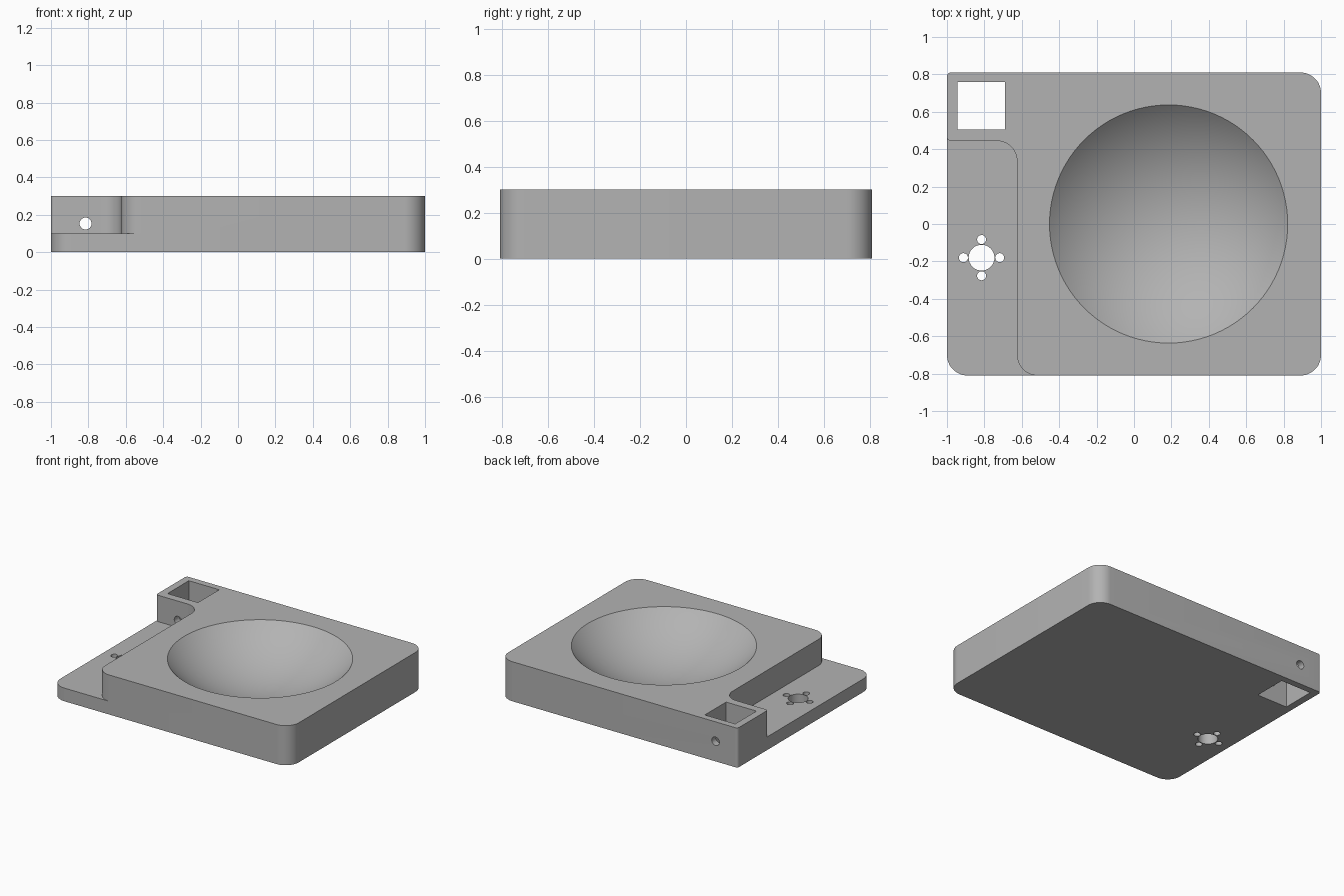
import bpy, bmesh, math
from mathutils import Vector

if "Cube" in bpy.data.objects:
    bpy.data.objects.remove(bpy.data.objects["Cube"], do_unlink=True)

grey = bpy.data.materials.new("matte grey")
grey.use_nodes = True
grey.diffuse_color = (0.45, 0.45, 0.45, 1)
grey.node_tree.nodes["Principled BSDF"].inputs["Base Color"].default_value = grey.diffuse_color


def rounded(corners, steps=12):
    """Outline from (x, y, radius) corners, each replaced by a tangent arc."""
    pts = []
    for i, (x, y, r) in enumerate(corners):
        p = Vector((x, y))
        if r == 0:
            pts.append(p)
            continue
        a = (Vector(corners[i - 1][:2]) - p).normalized()
        b = (Vector(corners[(i + 1) % len(corners)][:2]) - p).normalized()
        centre = p + (a + b) * r          # all rounded corners are square
        for k in range(steps + 1):
            t = k / steps * math.pi / 2
            pts.append(centre - b * r * math.cos(t) - a * r * math.sin(t))
    return pts


def prism(name, outline, z0, z1):
    bm = bmesh.new()
    face = bm.faces.new([bm.verts.new((p.x, p.y, z0)) for p in outline])
    top = bmesh.ops.extrude_face_region(bm, geom=[face])["geom"]
    verts = [v for v in top if isinstance(v, bmesh.types.BMVert)]
    bmesh.ops.translate(bm, verts=verts, vec=(0, 0, z1 - z0))
    bmesh.ops.recalc_face_normals(bm, faces=bm.faces)
    mesh = bpy.data.meshes.new(name)
    bm.to_mesh(mesh)
    bm.free()
    obj = bpy.data.objects.new(name, mesh)
    bpy.context.collection.objects.link(obj)
    return obj


def drill(x, y, z, r, depth, rot=(0, 0, 0)):
    bpy.ops.mesh.primitive_cylinder_add(vertices=32, radius=r, depth=depth,
                                        location=(x, y, z), rotation=rot)
    return bpy.context.object


# Solid block with three large rounded corners and one tight one
W, D, H, R = 1.0, 0.81, 0.3, 0.11
body = prism("tray_body", rounded([(-W, -D, R), (W, -D, R), (W, D, R), (-W, D, 0.02)]), 0, H)
body.data.materials.append(grey)

# Side notch leaving a thin ledge
notch = prism("notch_cutter", rounded([
    (-1.2, -1, 0), (-0.625 + R, -1, 0), (-0.625 + R, -D, 0), (-0.625, -D, R),
    (-0.625, 0.445, R), (-W, 0.445, 0.02), (-W, 0.465, 0), (-1.2, 0.465, 0)]), 0.1, 0.5)

# Square shaft in the back corner
shaft = prism("shaft_cutter", rounded([
    (-0.945, 0.505, 0), (-0.69, 0.505, 0), (-0.69, 0.76, 0), (-0.945, 0.76, 0)]), -0.2, 0.5)

# Spherical bowl
rim, depth = 0.637, 0.26
ball = (rim ** 2 + depth ** 2) / (2 * depth)
bpy.ops.mesh.primitive_uv_sphere_add(segments=96, ring_count=72, radius=ball,
                                     location=(0.185, 0, H - depth + ball))
cutters = [notch, shaft, bpy.context.object]

# Cable hole through the shaft walls, centre hole and four screw holes in the ledge
cutters.append(drill(-0.815, 0.65, 0.153, 0.032, 0.7, (math.pi / 2, 0, 0)))
cutters.append(drill(-0.815, -0.18, 0, 0.069, 0.6))
for i in range(4):
    a = i * math.pi / 2
    cutters.append(drill(-0.815 + 0.097 * math.cos(a), -0.18 + 0.097 * math.sin(a), 0, 0.024, 0.6))

# Cut everything out of the block
bpy.ops.object.select_all(action="DESELECT")
bpy.context.view_layer.objects.active = body
body.select_set(True)
for c in cutters:
    c.hide_render = True
    mod = body.modifiers.new("cut", "BOOLEAN")
    mod.operation, mod.solver, mod.object = "DIFFERENCE", "EXACT", c
    bpy.ops.object.modifier_apply(modifier=mod.name)
    bpy.data.objects.remove(c, do_unlink=True)

bpy.ops.object.shade_smooth_by_angle(angle=math.radians(25))
